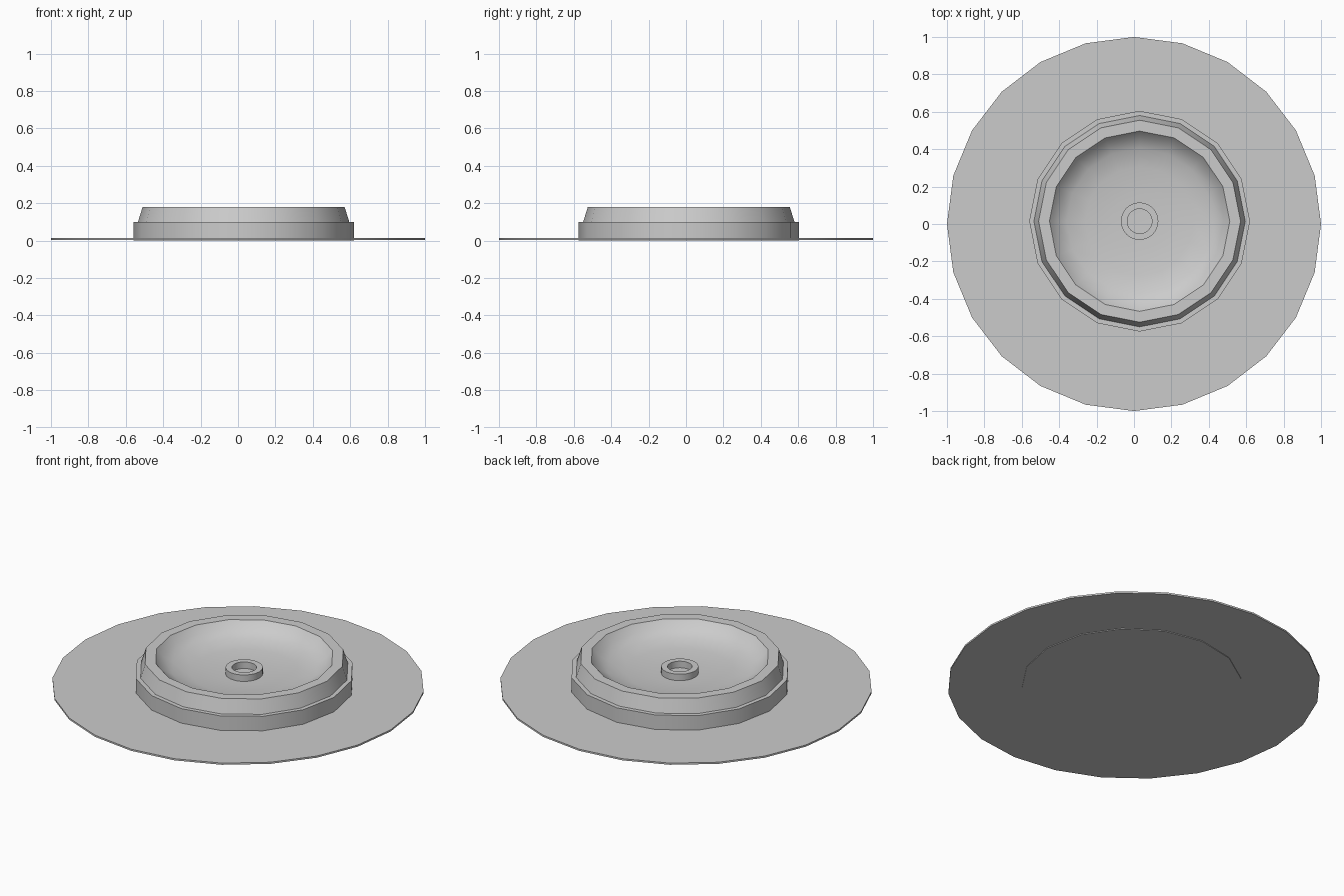
import bpy, bmesh
from math import cos, sin, pi, radians

if "Cube" in bpy.data.objects:
    bpy.data.objects.remove(bpy.data.objects["Cube"])

def lathe(name, profile, sides, loc, closed=False):
    """Revolve (radius, z) points round z; a zero radius makes a pole."""
    bm = bmesh.new()
    rings = []
    for r, z in profile:
        if r == 0:
            rings.append([bm.verts.new((0, 0, z))] * sides)
        else:
            rings.append([bm.verts.new((r * cos(2 * pi * i / sides),
                                        r * sin(2 * pi * i / sides), z))
                          for i in range(sides)])
    pairs = list(zip(rings, rings[1:]))
    if closed:
        pairs.append((rings[-1], rings[0]))
    for a, b in pairs:
        for i in range(sides):
            j = (i + 1) % sides
            bm.faces.new(list(dict.fromkeys((a[i], a[j], b[j], b[i]))))
    bmesh.ops.recalc_face_normals(bm, faces=bm.faces)
    mesh = bpy.data.meshes.new(name)
    bm.to_mesh(mesh)
    bm.free()
    ob = bpy.data.objects.new(name, mesh)
    ob.location = loc
    bpy.context.collection.objects.link(ob)
    bpy.ops.object.select_all(action='DESELECT')
    ob.select_set(True)
    bpy.context.view_layer.objects.active = ob
    bpy.ops.object.shade_smooth_by_angle(angle=radians(30))
    return ob

# Thin ground plate
lathe("base_plate", [(0, 0.004), (1, 0.004), (1, 0.014), (0, 0.014)], 24, (0, 0, 0))

# Stepped basin: wall, ledge, sloped collar, flat rim, dished bowl
centre = (0.03, 0.015, 0)
lathe("basin", [(0, 0), (0.59, 0), (0.59, 0.10), (0.565, 0.10), (0.54, 0.18),
                (0.482, 0.18), (0.45, 0.142), (0.39, 0.11), (0.29, 0.092),
                (0.15, 0.083), (0, 0.08)], 16, centre)

# Raised ring in the middle of the bowl
lathe("centre_ring", [(0.10, 0.07), (0.10, 0.12), (0.066, 0.12), (0.066, 0.07)],
      32, centre, closed=True)
